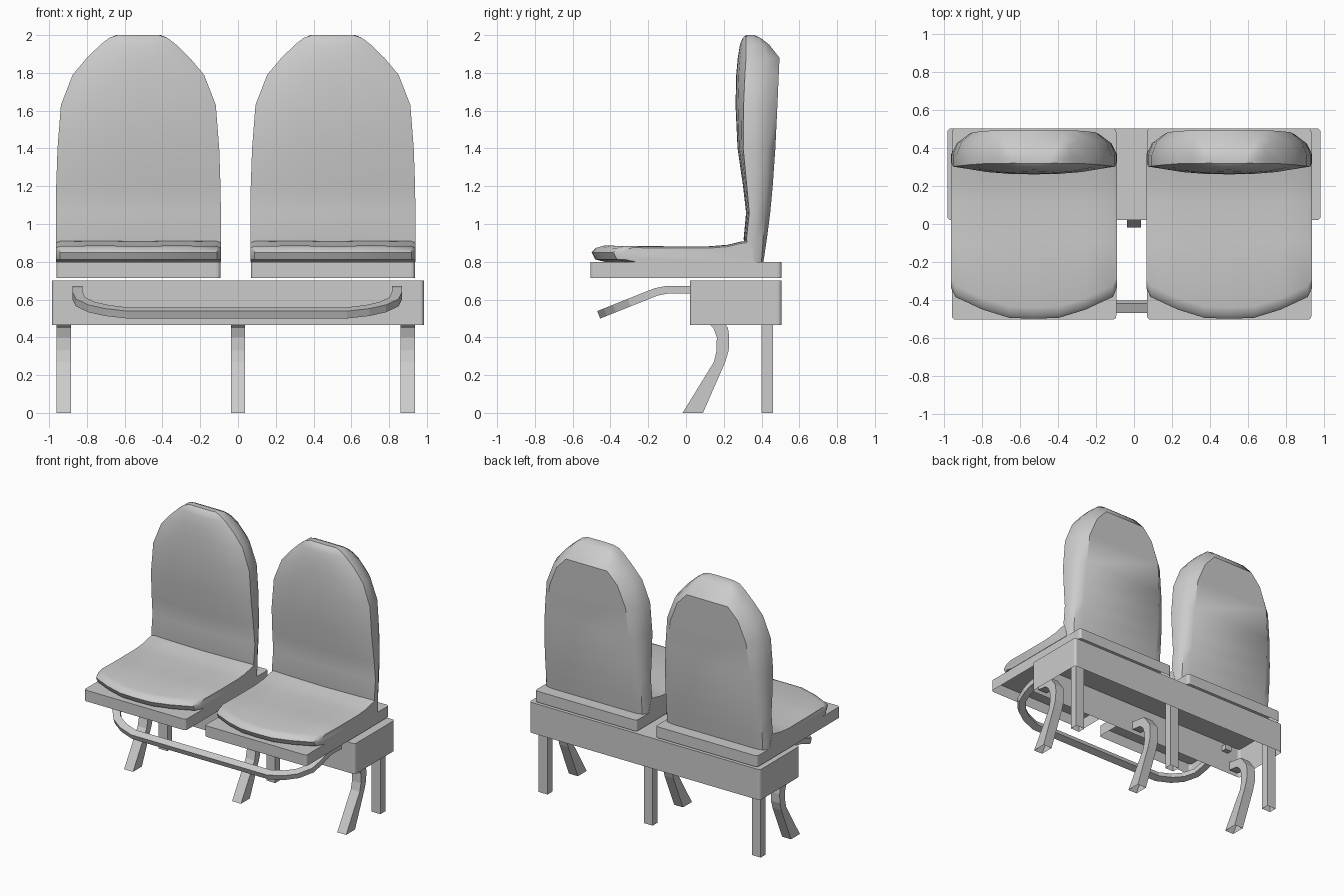
import bpy, bmesh
from mathutils import Vector

if "Cube" in bpy.data.objects:
    bpy.data.objects.remove(bpy.data.objects["Cube"])


def finish(bm, name, smooth=None):
    bmesh.ops.recalc_face_normals(bm, faces=bm.faces)
    me = bpy.data.meshes.new(name)
    bm.to_mesh(me)
    bm.free()
    ob = bpy.data.objects.new(name, me)
    bpy.context.collection.objects.link(ob)
    if smooth:
        bpy.ops.object.select_all(action='DESELECT')
        ob.select_set(True)
        bpy.context.view_layer.objects.active = ob
        bpy.ops.object.shade_smooth_by_angle(angle=smooth)
    return ob


def loft(name, rings, caps=True, smooth=None):
    """Bridge closed rings of equal length."""
    bm = bmesh.new()
    vs = [[bm.verts.new(p) for p in r] for r in rings]
    n = len(vs[0])
    for a, b in zip(vs, vs[1:]):
        for i in range(n):
            j = (i + 1) % n
            bm.faces.new((a[i], a[j], b[j], b[i]))
    if caps:
        bm.faces.new(vs[0])
        bm.faces.new(vs[-1])
    return finish(bm, name, smooth)


def tray(name, x0, x1, y0, y1, z0, z1, r=0.02):
    """Box with rounded upright corners and an open underside."""
    bm = bmesh.new()
    bmesh.ops.create_cube(bm, size=1)
    for v in bm.verts:
        v.co = ((x0 + x1) / 2 + v.co.x * (x1 - x0),
                (y0 + y1) / 2 + v.co.y * (y1 - y0),
                (z0 + z1) / 2 + v.co.z * (z1 - z0))
    if r:
        up = [e for e in bm.edges if abs(e.verts[0].co.z - e.verts[1].co.z) > 1e-4]
        bmesh.ops.bevel(bm, geom=up, offset=r, segments=3, profile=0.5, affect='EDGES')
    low = [f for f in bm.faces if all(v.co.z < z0 + 1e-4 for v in f.verts)]
    bmesh.ops.delete(bm, geom=low, context='FACES_ONLY')
    return finish(bm, name)


# main frame box
tray("frame_box", -0.985, 0.985, 0.02, 0.505, 0.465, 0.70)

# legs: straight rear post and bent front strut, hooked into the frame
inner = [(-0.018, 0), (0.148, 0.27), (0.162, 0.33), (0.163, 0.40), (0.145, 0.45),
         (0.11, 0.48), (0.03, 0.49)]
outer = [(0.09, 0), (0.208, 0.27), (0.226, 0.33), (0.229, 0.40), (0.222, 0.45),
         (0.16, 0.535), (0.03, 0.555)]
for cx in (-0.922, 0.0, 0.898):
    tray("rear_leg", cx - 0.038, cx + 0.038, 0.40, 0.46, 0, 0.69, r=0)
    a, b = cx - 0.038, cx + 0.038
    loft("front_leg", [[(a, *i), (b, *i), (b, *o), (a, *o)]
                       for i, o in zip(inner, outer)], caps=False)

# luggage bar: square tube swept around a U path
half = [(-0.845, 0.06, 0.652), (-0.845, -0.10, 0.652), (-0.845, -0.16, 0.64)]
half += [(x, y, 0.64 + (y + 0.16) * 0.4) for x, y in
         [(-0.845, -0.21), (-0.83, -0.29), (-0.77, -0.36), (-0.69, -0.405), (-0.58, -0.437)]]
path = [Vector(p) for p in half + [(-x, y, z) for x, y, z in reversed(half)]]
rings = []
for i, p in enumerate(path):
    t = (path[min(i + 1, len(path) - 1)] - path[max(i - 1, 0)]).normalized()
    k = min(max((-0.06 - p.y) / 0.12, 0), 1)
    up = Vector((0, -0.37 * k, 1 - 0.07 * k))
    s = t.cross(up).normalized()
    u = s.cross(t).normalized()
    rings.append([p + s * a * 0.027 + u * b * 0.021 + Vector((-0.004, 0, 0))
                  for a, b in ((-1, -1), (1, -1), (1, 1), (-1, 1))])
loft("luggage_bar", rings)

# backrest rows: z, half width, front centre y, front edge y, rim y, panel half width, back y
back_rows = [
    (0.80, 0.435, 0.34, 0.345, 0.365, 0.350, 0.410),
    (0.92, 0.437, 0.305, 0.32, 0.365, 0.350, 0.428),
    (1.06, 0.437, 0.318, 0.335, 0.370, 0.350, 0.446),
    (1.20, 0.435, 0.302, 0.322, 0.370, 0.350, 0.459),
    (1.40, 0.428, 0.273, 0.303, 0.365, 0.345, 0.473),
    (1.63, 0.410, 0.262, 0.305, 0.362, 0.325, 0.484),
    (1.79, 0.348, 0.266, 0.312, 0.360, 0.260, 0.491),
    (1.88, 0.272, 0.274, 0.318, 0.358, 0.175, 0.495),
    (1.95, 0.200, 0.286, 0.318, 0.352, 0.145, 0.440),
    (1.985, 0.155, 0.300, 0.318, 0.345, 0.120, 0.395),
    (2.00, 0.110, 0.318, 0.322, 0.335, 0.095, 0.360),
]
# cushion stations: x fraction, front y, top height
cushion_rows = [(1, -0.34, 0.872), (0.95, -0.385, 0.88), (0.62, -0.452, 0.882),
                (0.3, -0.495, 0.882), (0, -0.50, 0.880)]
cushion_rows += [(-t, y, z) for t, y, z in reversed(cushion_rows[:-1])]


def back_ring(cx, z, w, f, e, r, p, b):
    side = [(w * t, f + (e - f) * t ** 2.5) for t in (0.3, 0.6, 0.85, 1)]
    side += [(w, r), ((w + p) / 2 + 0.015, (r + b) / 2 + 0.012), (p, b)]
    pts = [(0, f)] + side + [(-x, y) for x, y in reversed(side)]
    return [(cx + x, y, z) for x, y in pts]


def cushion_ring(cx, t, yf, zt):
    x = cx + t * 0.437
    prof = [(yf + 0.07, 0.80), (yf + 0.02, 0.812), (yf, 0.85), (yf + 0.02, zt - 0.008),
            (yf + 0.06, zt + 0.003), (-0.1, zt), (0.12, zt), (0.22, zt + 0.008),
            (0.29, zt + 0.025), (0.33, zt + 0.03), (0.36, 0.80)]
    return [(x, y, z) for y, z in prof]


# seats: pan, cushion and backrest
for cx in (-0.5275, 0.5025):
    tray("seat_pan", cx - 0.434, cx + 0.434, -0.505, 0.505, 0.715, 0.80)
    loft("seat_cushion", [cushion_ring(cx, *r) for r in cushion_rows], smooth=0.65)
    loft("backrest", [back_ring(cx, *r) for r in back_rows], smooth=0.65)
